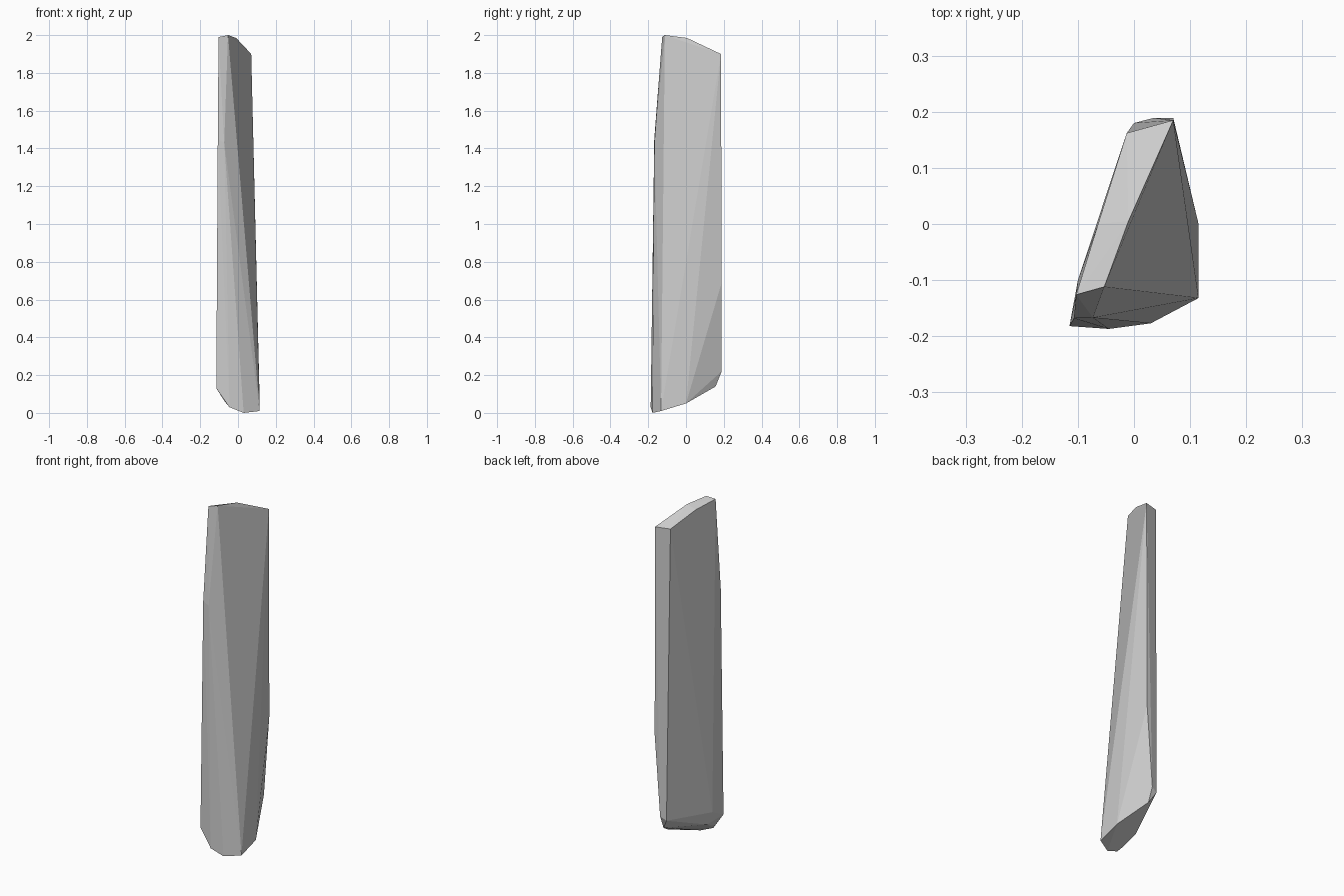
import bpy, bmesh

cube = bpy.data.objects.get("Cube")
if cube:
    bpy.data.objects.remove(cube, do_unlink=True)

# Corners of the stone shard, grouped by height
top_ridge = [(-.103, -.126, 1.99), (-.053, -.112, 2), (-.01, .005, 1.985),
             (-.064, 0, 1.965), (.07, .185, 1.9), (-.013, .162, 1.9)]
flank = [(-.107, -.168, 1.45), (-.073, -.167, 1.43), (.07, .189, .69)]
lower_rim = [(.035, .189, .22), (0, .18, .2), (-.1, -.1, .17),
             (-.115, -.182, .13), (.035, .157, .14)]
foot = [(-.08, -.08, .1), (-.07, -.168, .06), (-.045, -.187, .03),
        (.03, -.177, 0), (.115, -.132, .01), (.115, 0, .05)]

# Wrap the corners in a faceted convex skin
bm = bmesh.new()
for corner in top_ridge + flank + lower_rim + foot:
    bm.verts.new(corner)
hull = bmesh.ops.convex_hull(bm, input=bm.verts)
loose = {g for g in hull["geom_interior"] + hull["geom_unused"]
         if isinstance(g, bmesh.types.BMVert)}
bmesh.ops.delete(bm, geom=list(loose), context="VERTS")
bmesh.ops.recalc_face_normals(bm, faces=bm.faces)

mesh = bpy.data.meshes.new("stone_shard")
bm.to_mesh(mesh)
bm.free()
shard = bpy.data.objects.new("stone_shard", mesh)
bpy.context.collection.objects.link(shard)

# Plain grey stone
grey = (.6, .6, .6, 1)
stone = bpy.data.materials.new("grey_stone")
stone.use_nodes = True
stone.diffuse_color = grey
bsdf = next(n for n in stone.node_tree.nodes if n.type == "BSDF_PRINCIPLED")
bsdf.inputs["Base Color"].default_value = grey
mesh.materials.append(stone)
